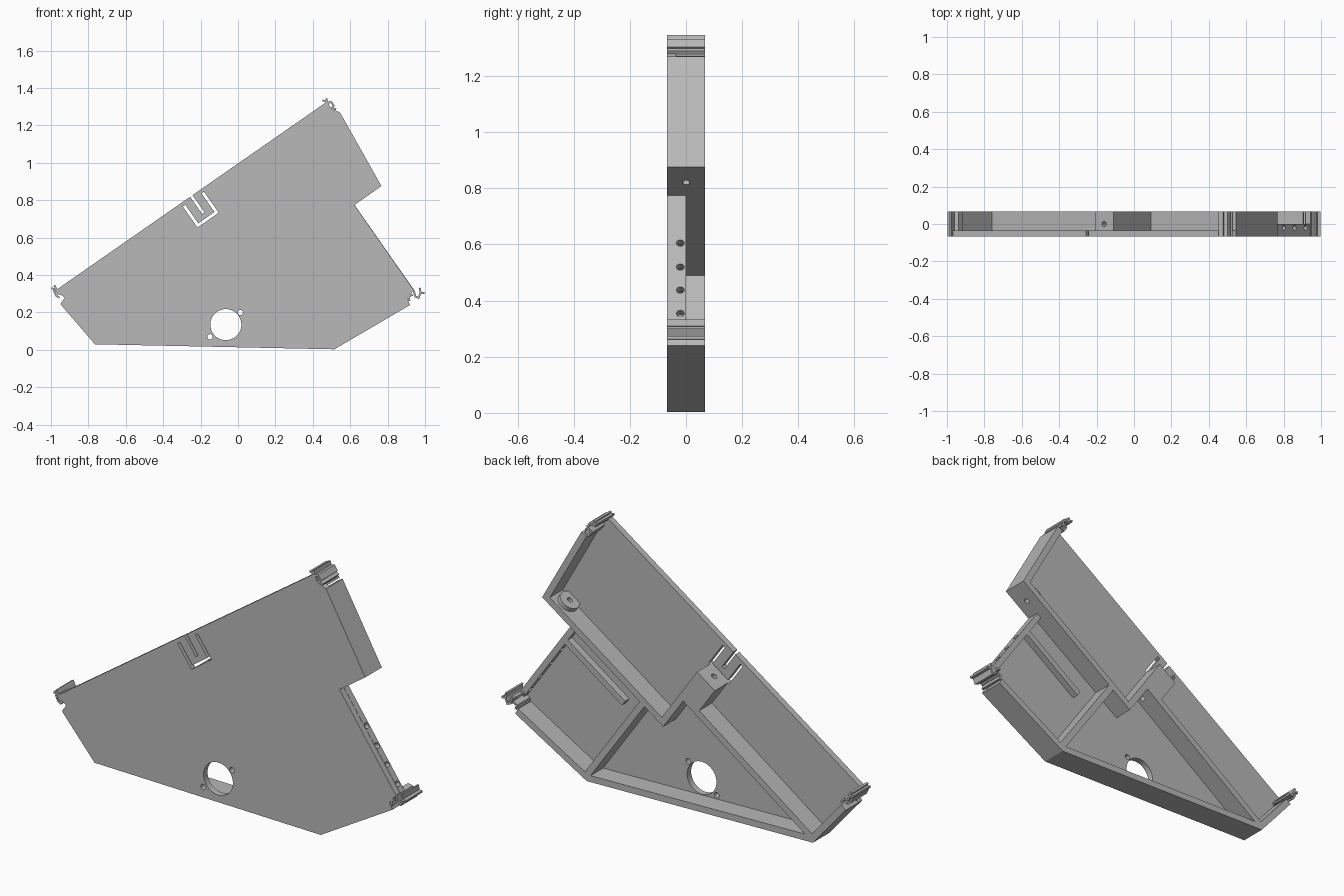
import bpy, bmesh, math
from mathutils import Vector, Matrix

if "Cube" in bpy.data.objects:
    bpy.data.objects.remove(bpy.data.objects["Cube"])

grey = bpy.data.materials.new("plain grey")
grey.use_nodes = True
grey.diffuse_color = (0.48, 0.48, 0.48, 1)
grey.node_tree.nodes["Principled BSDF"].inputs["Base Color"].default_value = (0.48, 0.48, 0.48, 1)

FRONT, FLOOR, BACK = -0.067, -0.035, 0.067
T = 0.033
U = Vector((math.cos(math.radians(35)), math.sin(math.radians(35))))
V = Vector((-U.y, U.x))


def P(u, v):
    """Point in the tilted frame that the inner walls follow."""
    return U * u + V * v


def finish(name, bm):
    bmesh.ops.recalc_face_normals(bm, faces=bm.faces)
    mesh = bpy.data.meshes.new(name)
    bm.to_mesh(mesh)
    bm.free()
    mesh.materials.append(grey)
    ob = bpy.data.objects.new(name, mesh)
    bpy.context.scene.collection.objects.link(ob)
    return ob


def prism(name, pts, y0=FLOOR, y1=BACK):
    bm = bmesh.new()
    face = bm.faces.new([bm.verts.new((p[0], y0, p[1])) for p in pts])
    new = bmesh.ops.extrude_face_region(bm, geom=[face])["geom"]
    bmesh.ops.translate(bm, vec=(0, y1 - y0, 0),
                        verts=[g for g in new if isinstance(g, bmesh.types.BMVert)])
    return finish(name, bm)


def box(name, u0, u1, v0, v1, y0=FLOOR, y1=BACK):
    return prism(name, [P(u0, v0), P(u1, v0), P(u1, v1), P(u0, v1)], y0, y1)


def offset(path, d):
    """Shift a path to its right with mitred corners."""
    out = []
    for i, p in enumerate(path):
        dirs = []
        if i > 0:
            dirs.append((p - path[i - 1]).normalized())
        if i < len(path) - 1:
            dirs.append((path[i + 1] - p).normalized())
        normals = [Vector((k.y, -k.x)) for k in dirs]
        n = sum(normals, Vector((0, 0))).normalized()
        out.append(p + n * d / max(n.dot(normals[0]), 0.4))
    return out


def strip(name, path, left, right, y0=FLOOR, y1=BACK):
    path = [Vector(p) for p in path]
    return prism(name, offset(path, -left) + offset(path, right)[::-1], y0, y1)


def rod(name, centre, axis, r, length, sides=24):
    bm = bmesh.new()
    m = Matrix.Translation(centre) @ Vector(axis).to_track_quat("Z", "Y").to_matrix().to_4x4()
    bmesh.ops.create_cone(bm, cap_ends=True, segments=sides, radius1=r, radius2=r,
                          depth=length, matrix=m)
    return finish(name, bm)


def cut(ob, cutters):
    for c in cutters:
        c.hide_render = True
        mod = ob.modifiers.new("cut", "BOOLEAN")
        mod.operation, mod.solver, mod.object = "DIFFERENCE", "EXACT", c
        bpy.context.view_layer.objects.active = ob
        bpy.ops.object.modifier_apply(modifier=mod.name)
        bpy.data.objects.remove(c)


def at(p, y=0.0):
    return Vector((p[0], y, p[1]))


# Front plate with round opening, screw holes and a sprung latch
plate = prism("front_plate", [
    (-0.98, 0.315), (0.48, 1.33), (0.495, 1.29), (0.545, 1.27), (0.767, 0.876),
    (0.622, 0.775), (0.94, 0.32), (0.905, 0.275), (0.92, 0.24), (0.515, 0.003),
    (-0.765, 0.03), (-0.95, 0.245), (-0.925, 0.28)], FRONT, FLOOR)
holes = [rod("cutter", (x, -0.05, z), (0, 1, 0), r, 0.2, 48)
         for x, z, r in [(-0.065, 0.135, 0.083), (-0.15, 0.07, 0.014), (0.012, 0.2, 0.014)]]
latch = [box("cutter", *s, -0.1, 0) for s in [
    (0.198, 0.214, 0.66, 0.797), (0.198, 0.336, 0.66, 0.676),
    (0.32, 0.336, 0.66, 0.797), (0.26, 0.275, 0.705, 0.85)]]
cut(plate, holes + latch)

# Stepped inner wall, running on from the upper right side
corner = Vector((0.767, 0.876))
low = corner.dot(V)
stepped = strip("stepped_wall", [(0.545, 1.27), corner, P(0.295, low), P(0.295, 0.475),
                                 (-0.765, 0.03)], 0, T)
notch_mid = at(P(1.035, low))
v_axis = at(V)
cut(stepped, [rod("cutter", notch_mid, v_axis, 0.013, 0.2),
              rod("cutter", at(P(0.267, 0.5)), v_axis, 0.014, 0.2)])

# Round boss on the notch wall
boss = rod("screw_boss", notch_mid + v_axis * (T + 0.008), v_axis, 0.052, 0.03, 32)
cut(boss, [rod("cutter", notch_mid, v_axis, 0.013, 0.3)])

# Block below the latch
block = box("latch_block", 0.206, 0.328, 0.48, 0.66)
cut(block, [rod("cutter", at(P(0.267, 0.57)), v_axis, 0.014, 0.4)])

# Lower outer walls and the divider
strip("lower_wall", [(0.92, 0.24), (0.515, 0.003), (-0.765, 0.03), (-0.95, 0.245)], 0, T)
box("divider_wall", 0.425, 0.458, -0.275, low + 0.01)

# Low side wall with a row of holes, and the rail beside it
side = box("low_side_wall", 0.925, 0.955, -0.28, low, FLOOR, 0)
cut(side, [rod("cutter", at(P(0.94, v), -0.02), at(U), 0.014, 0.1)
           for v in (-0.236, -0.134, -0.034, 0.07)])
box("inner_rail", 0.53, 0.925, 0.125, 0.155, FLOOR, 0)

# Corner hooks, extruded through the full depth
hooks = {
    "top_hook": [[(0.465, 1.318), (0.498, 1.325), (0.512, 1.305), (0.49, 1.283), (0.505, 1.262),
                  (0.525, 1.275)],
                 [(0.452, 1.333), (0.476, 1.33), (0.472, 1.345)],
                 [(0.5, 1.298), (0.524, 1.285)]],
    "right_hook": [[(0.915, 0.32), (0.94, 0.315), (0.948, 0.285), (0.965, 0.278), (0.976, 0.305),
                    (0.997, 0.303)],
                   [(0.976, 0.305), (0.972, 0.332)],
                   [(0.935, 0.295), (0.912, 0.285), (0.918, 0.262)]],
    "left_hook": [[(-0.997, 0.328), (-0.972, 0.325), (-0.962, 0.3), (-0.94, 0.302),
                   (-0.922, 0.28)],
                  [(-0.972, 0.325), (-0.982, 0.345)],
                  [(-0.985, 0.318), (-0.972, 0.29), (-0.955, 0.278)]],
}
for name, paths in hooks.items():
    for i, path in enumerate(paths):
        strip(f"{name}_{i + 1}", path, 0.005, 0.005, FRONT, BACK)

# Smooth the round holes while keeping edges sharp
for ob in (plate, boss, block, stepped, side):
    bpy.ops.object.select_all(action="DESELECT")
    ob.select_set(True)
    bpy.context.view_layer.objects.active = ob
    bpy.ops.object.shade_smooth_by_angle(angle=math.radians(30))
